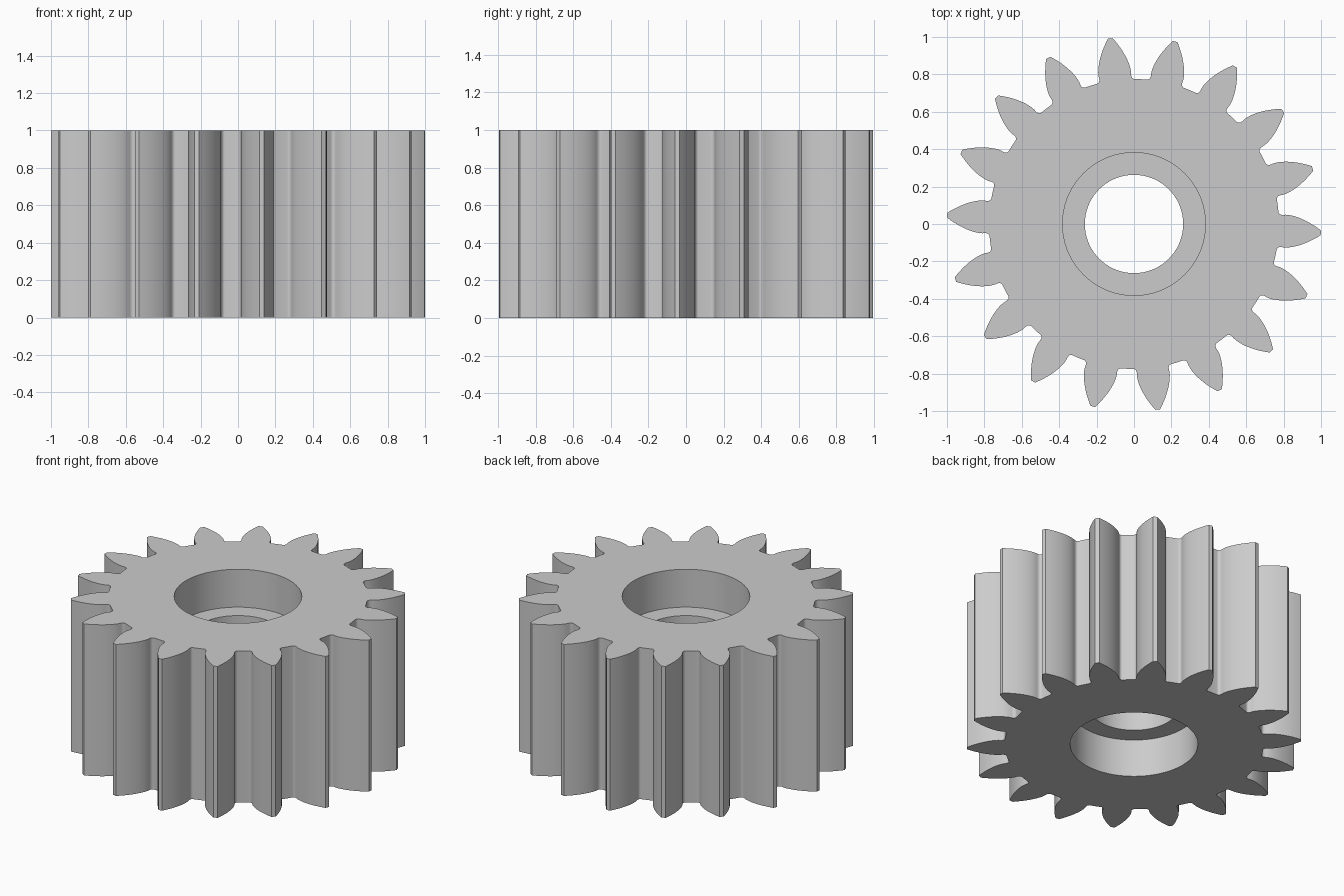
import bpy, bmesh
from math import sin, cos, tan, acos, radians, degrees, pi

if "Cube" in bpy.data.objects:
    bpy.data.objects.remove(bpy.data.objects["Cube"], do_unlink=True)

TEETH = 18
PHASE = -2.7          # direction of the first tooth, degrees
ROOT, BASE, TIP = 0.775, 0.812, 1.0
HALF = 6.2            # half tooth angle at the base circle, degrees
FILLET_R, FILLET_A = 0.022, 1.3
HEIGHT, RECESS = 1.0, 0.25
BORE, COUNTERBORE = 0.263, 0.382

grey = bpy.data.materials.new("light grey")
grey.use_nodes = True
colour = (0.6, 0.6, 0.6, 1)
grey.diffuse_color = colour
grey.node_tree.nodes["Principled BSDF"].inputs["Base Color"].default_value = colour


def make_object(name, bm):
    bmesh.ops.recalc_face_normals(bm, faces=bm.faces)
    mesh = bpy.data.meshes.new(name)
    bm.to_mesh(mesh)
    bm.free()
    mesh.materials.append(grey)
    obj = bpy.data.objects.new(name, mesh)
    bpy.context.collection.objects.link(obj)
    return obj


# One tooth flank as (radius, half angle): root fillet, then involute to the tip
flank = []
for i in range(6):
    t = i / 5 * pi / 2
    flank.append((ROOT + FILLET_R * (1 - cos(t)), HALF + FILLET_A * (1 - sin(t))))
for i in range(11):
    r = BASE + (TIP - BASE) * i / 10
    a = acos(BASE / r)
    flank.append((r, HALF - degrees(tan(a) - a)))

# Gear blank: the toothed outline pulled up
bm = bmesh.new()
outline = []
for k in range(TEETH):
    centre = PHASE + k * 360 / TEETH
    tooth = [(r, -h) for r, h in flank] + [(r, h) for r, h in reversed(flank)]
    tooth.append((ROOT, 180 / TEETH))
    for r, h in tooth:
        a = radians(centre + h)
        outline.append(bm.verts.new((r * cos(a), r * sin(a), 0)))
face = bm.faces.new(outline)
up = bmesh.ops.extrude_face_region(bm, geom=[face])["geom"]
bmesh.ops.translate(bm, vec=(0, 0, HEIGHT),
                    verts=[v for v in up if isinstance(v, bmesh.types.BMVert)])
gear = make_object("gear", bm)

# Stepped bore cutter: a wide recess at each end and a narrow waist
bm = bmesh.new()
profile = [(COUNTERBORE, -0.1), (COUNTERBORE, RECESS), (BORE, RECESS),
           (BORE, HEIGHT - RECESS), (COUNTERBORE, HEIGHT - RECESS),
           (COUNTERBORE, HEIGHT + 0.1)]
SEG = 72
rings = [[bm.verts.new((r * cos(2 * pi * k / SEG), r * sin(2 * pi * k / SEG), z))
          for k in range(SEG)] for r, z in profile]
for low, high in zip(rings, rings[1:]):
    for k in range(SEG):
        n = (k + 1) % SEG
        bm.faces.new((low[k], low[n], high[n], high[k]))
bm.faces.new(rings[0])
bm.faces.new(rings[-1])
cutter = make_object("bore_cutter", bm)
cutter.hide_render = True

# Cut the bore, then drop the cutter
cut = gear.modifiers.new("bore", "BOOLEAN")
cut.operation = "DIFFERENCE"
cut.solver = "EXACT"
cut.object = cutter
bpy.ops.object.select_all(action="DESELECT")
gear.select_set(True)
bpy.context.view_layer.objects.active = gear
bpy.ops.object.modifier_apply(modifier=cut.name)
bpy.data.objects.remove(cutter, do_unlink=True)

# Smooth flanks and bore, crisp edges
bpy.ops.object.shade_smooth_by_angle(angle=radians(30))
